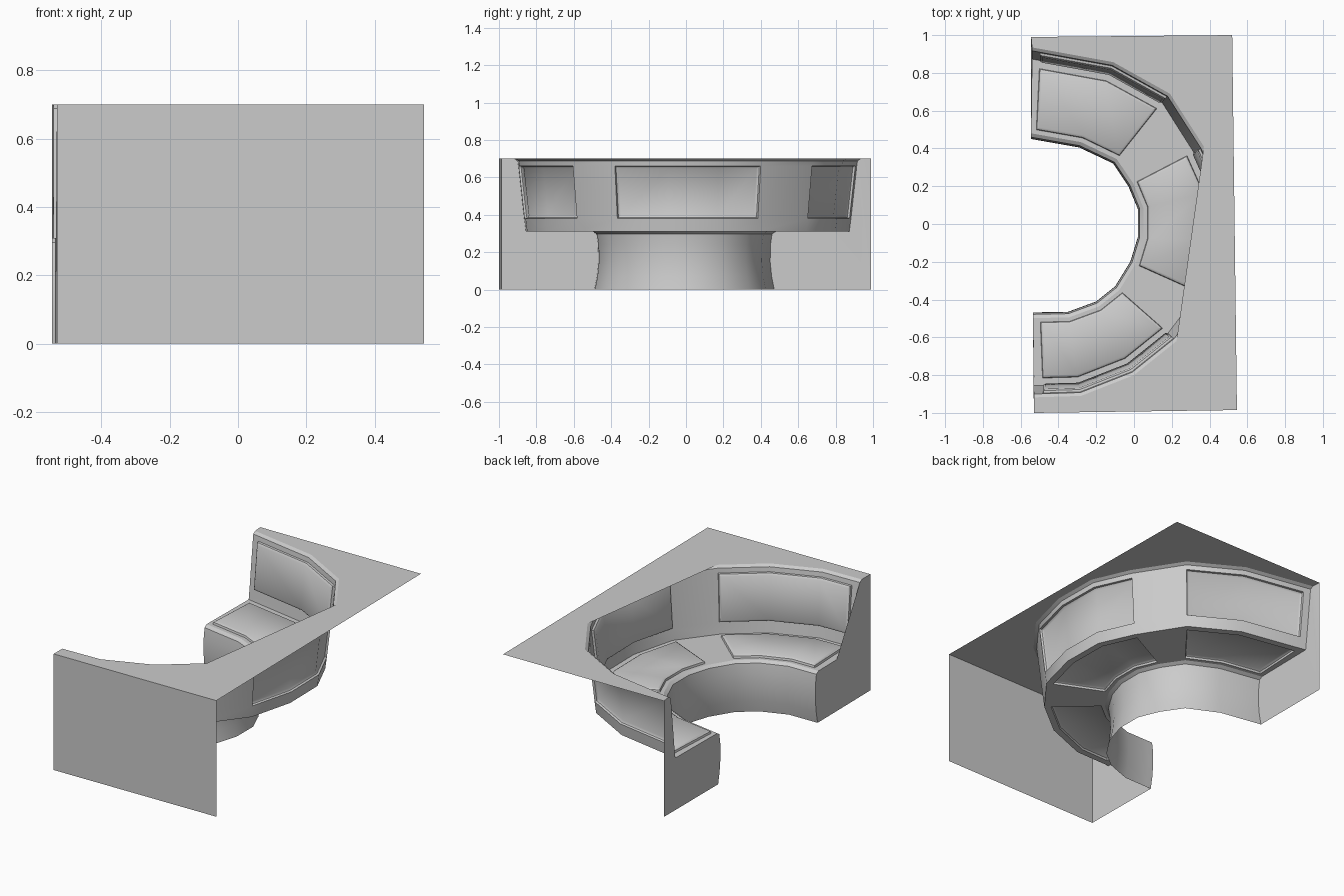
import bpy, bmesh, math
from mathutils import Vector

if "Cube" in bpy.data.objects:
    bpy.data.objects.remove(bpy.data.objects["Cube"])

H, SEAT = 0.70, 0.31

# Plan paths: upper edge of the backrest, and front of the seat
BACK = [(-.54, .935), (-.11, .857), (.19, .69), (.37, .41), (.47, .185), (.475, -.10),
        (.40, -.39), (.225, -.62), (0, -.80), (-.28, -.91), (-.53, -.918)]
FRONT = [(-.545, .45), (-.29, .405), (-.11, .32), (-.03, .20), (.02, .08), (.02, -.07),
         (-.02, -.20), (-.10, -.33), (-.20, -.41), (-.35, -.465), (-.535, -.468)]
COLS = [0, .1, 1, 2, 3, 4, 5, 6, 7, 8, 9, 9.8, 10]
CUSHIONS = [(.1, 2), (3, 6), (7, 9.8)]


def offset(path, d):
    """Shift a plan path towards its inner side by d."""
    out = []
    for i, p in enumerate(path):
        a, b = path[max(i - 1, 0)], path[min(i + 1, len(path) - 1)]
        n = Vector((b[1] - a[1], a[0] - b[0]))
        if i in (0, len(path) - 1):
            n.x = 0
        out.append(Vector(p) + n.normalized() * d)
    return out


def row(path, d, z):
    """3D points of an offset path at each column."""
    pts = offset(path, d)
    res = []
    for c in COLS:
        k = min(int(c), len(pts) - 2)
        p = pts[k].lerp(pts[k + 1], c - k)
        res.append(Vector((p.x, p.y, z)))
    return res


def finish(bm, name):
    me = bpy.data.meshes.new(name)
    bm.to_mesh(me)
    bm.free()
    ob = bpy.data.objects.new(name, me)
    bpy.context.collection.objects.link(ob)
    bpy.ops.object.select_all(action='DESELECT')
    ob.select_set(True)
    bpy.context.view_layer.objects.active = ob
    bpy.ops.object.shade_smooth_by_angle(angle=math.radians(35))


def sheet(name, rows, pad_row=None):
    """Surface through rows of points, with raised cushions in one band."""
    bm = bmesh.new()
    vs = [[bm.verts.new(p) for p in r] for r in rows]
    pads = [[] for _ in CUSHIONS]
    for r in range(len(rows) - 1):
        for c in range(len(COLS) - 1):
            f = bm.faces.new((vs[r][c], vs[r + 1][c], vs[r + 1][c + 1], vs[r][c + 1]))
            for k, (lo, hi) in enumerate(CUSHIONS):
                if r == pad_row and lo <= COLS[c] and COLS[c + 1] <= hi:
                    pads[k].append(f)
    bm.normal_update()
    for faces in pads:
        if faces:
            for t, d in ((.003, .012), (.012, .008)):
                bmesh.ops.inset_region(bm, faces=faces, thickness=t, depth=d,
                                       use_even_offset=True, use_boundary=True)
                bm.normal_update()
    finish(bm, name)


def panel(name, pts):
    bm = bmesh.new()
    bm.faces.new([bm.verts.new(p) for p in pts])
    bmesh.ops.triangulate(bm, faces=bm.faces[:])
    finish(bm, name)


# Leaning backrest with a softened rim
back_rows = [row(BACK, d, z) for d, z in
             ((0, H), (.018, .688), (.022, .66), (.053, .38), (.062, SEAT))]
sheet("backrest", back_rows, 2)

# Seat top between backrest and front edge
edge = row(FRONT, -.03, SEAT)
seat_rows = [[a.lerp(b, v) for a, b in zip(back_rows[-1], edge)] for v in (0, .11, .94, 1)]
sheet("seat", seat_rows, 1)

# Slightly bulging seat front
front_rows = [edge] + [row(FRONT, d, z) for d, z in
                       ((-.01, .297), (-.002, .24), (0, .15), (-.008, .07), (-.022, 0))]
sheet("seat_front", front_rows)

# Flat top around the backrest
corners = [Vector((-.545, .99, H)), Vector((.52, 1, H)),
           Vector((.545, -.985, H)), Vector((-.53, -1, H))]
panel("top", [corners[0]] + back_rows[0] + corners[:0:-1])

# End panels following the seat section
for name, col, c in (("end_panel_a", 0, corners[0]), ("end_panel_b", -1, corners[3])):
    section = [r[col] for r in back_rows + front_rows]
    panel(name, [Vector((c.x, c.y, 0)), c] + section)

# Outer side wall
a, b = corners[3], corners[2]
panel("side_wall", [Vector((a.x, a.y, 0)), Vector((b.x, b.y, 0)), b, a])
